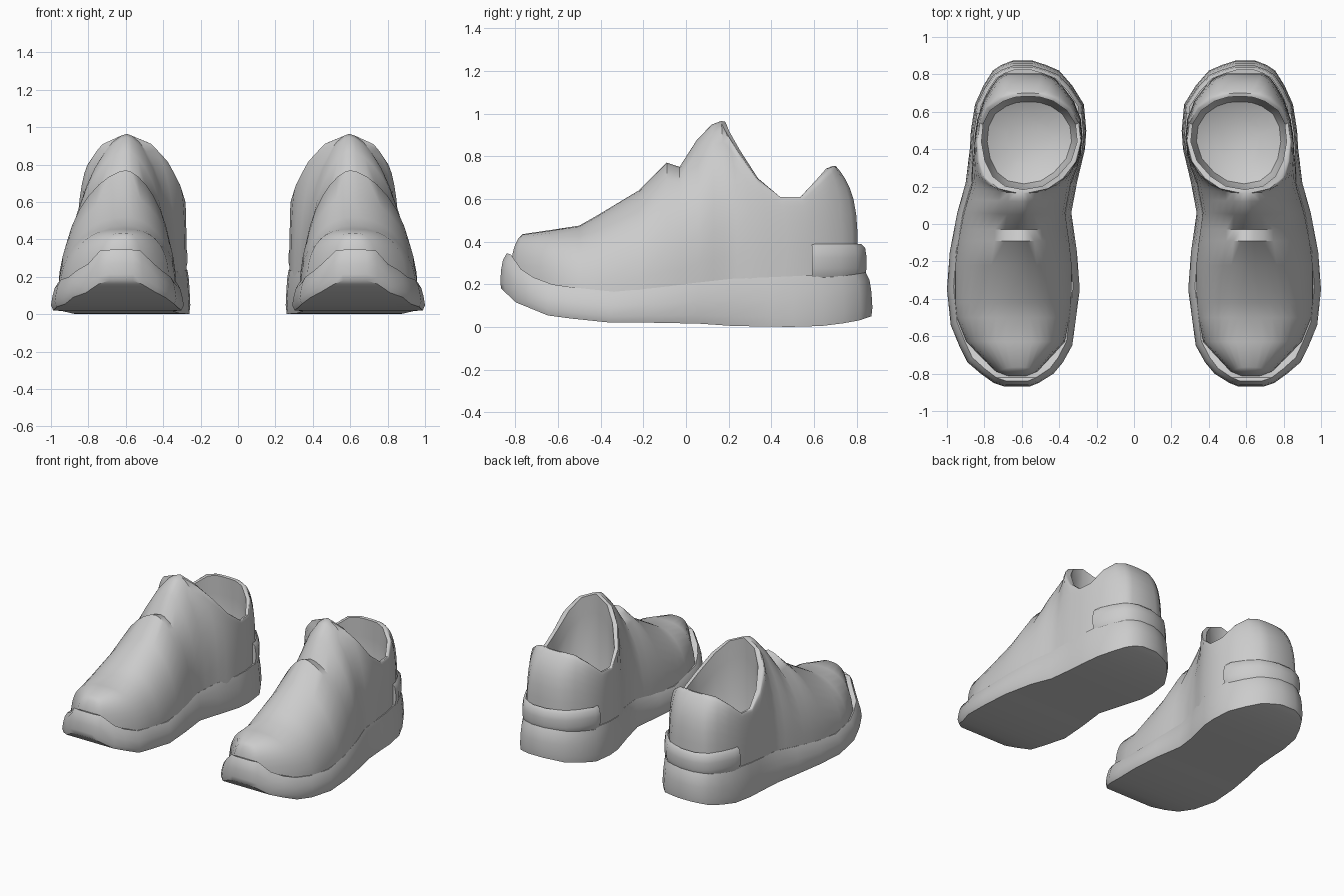
import bpy, bmesh, math
from mathutils import Vector

if "Cube" in bpy.data.objects:
    bpy.data.objects.remove(bpy.data.objects["Cube"])

grey = bpy.data.materials.new("plain grey")
grey.use_nodes = True
grey.diffuse_color = (0.6, 0.6, 0.6, 1)
grey.node_tree.nodes["Principled BSDF"].inputs["Base Color"].default_value = grey.diffuse_color

# Sole plan: y, inner x, outer x
PLAN = [(-.87, .56, .69), (-.85, .51, .75), (-.8, .43, .82), (-.74, .38, .89), (-.65, .33, .935),
        (-.54, .315, .98), (-.35, .29, 1), (-.15, .305, .985), (.06, .335, .945), (.22, .305, .9),
        (.4, .262, .878), (.5, .255, .872), (.64, .268, .85), (.74, .33, .805), (.82, .4, .755),
        (.85, .47, .71), (.873, .54, .65)]
BOTTOM = [(-.87, .18), (-.8, .115), (-.64, .05), (-.35, .02), (0, .02), (.25, .003), (.6, 0),
          (.8, .025), (.87, .05)]
TOP = [(-.87, .345), (-.85, .34), (-.82, .285), (-.76, .24), (-.65, .2), (-.4, .165), (-.28, .165),
       (-.1, .19), (.2, .225), (.5, .237), (.87, .255)]


def lookup(table, y, col=1):
    """Linear interpolation in a table sorted by its first column."""
    for a, b in zip(table, table[1:]):
        if y <= b[0]:
            f = max(0, (y - a[0]) / (b[0] - a[0]))
            return a[col] + (b[col] - a[col]) * f
    return table[-1][col]


def finish(name, bm, angle):
    """Turn a bmesh into a smooth object mirrored into a pair."""
    bmesh.ops.remove_doubles(bm, verts=bm.verts, dist=.0005)
    bmesh.ops.recalc_face_normals(bm, faces=bm.faces)
    mesh = bpy.data.meshes.new(name)
    bm.to_mesh(mesh)
    bm.free()
    mesh.materials.append(grey)
    obj = bpy.data.objects.new(name, mesh)
    bpy.context.collection.objects.link(obj)
    bpy.ops.object.select_all(action='DESELECT')
    obj.select_set(True)
    bpy.context.view_layer.objects.active = obj
    bpy.ops.object.shade_smooth_by_angle(angle=math.radians(angle))
    obj.modifiers.new("pair", 'MIRROR')


def bridge(bm, a, b, closed=True):
    n = len(a)
    for i in range(n if closed else n - 1):
        j = (i + 1) % n
        bm.faces.new((a[i], a[j], b[j], b[i]))


# Sole: stacked outlines with a chamfered base and a wrapped-up toe
bm = bmesh.new()
rings = []
for level, sx, sy in ((0, .965, .995), (.2, 1, 1), (.55, .975, .995), (.82, .945, .985), (1, .9, .965)):
    inner, outer = [], []
    for y, xl, xr in PLAN:
        z0, z1 = lookup(BOTTOM, y), lookup(TOP, y)
        mid, taper = (xl + xr) / 2, (1 - sx) * (.5 if y > .25 else 1)
        for side, x in ((inner, xl), (outer, xr)):
            side.append(bm.verts.new((x + (mid - x) * taper, y * sy, z0 + (z1 - z0) * level)))
    rings.append((inner, outer))
loops = [outer + inner[::-1] for inner, outer in rings]
for a, b in zip(loops, loops[1:]):
    bridge(bm, a, b)
for inner, outer in (rings[0], rings[-1]):
    bridge(bm, inner, outer, closed=False)
finish("soles", bm, 40)

# Upper stations: base y, top y, top inner x, top outer x, top z, squareness
STATIONS = [(-.82, -.785, .61, .61, .415, .65), (-.79, -.765, .61, .61, .435, .65),
            (-.63, -.63, .61, .61, .455, .75), (-.5, -.5, .61, .61, .475, .9),
            (-.42, -.42, .605, .605, .52, 1), (-.22, -.22, .6, .6, .64, 1.15),
            (-.09, -.09, .6, .6, .77, 1.25), (-.03, -.03, .6, .6, .75, 1.2),
            (.06, .05, .595, .595, .875, 1.25), (.13, .12, .595, .595, .948, 1.25),
            (.18, .165, .595, .595, .965, 1.25), (.24, .185, .485, .7, .92, 1.1),
            (.3, .24, .4, .77, .83, .9), (.38, .33, .32, .815, .70, .8),
            (.47, .44, .285, .835, .61, .75), (.56, .54, .295, .825, .61, .75),
            (.66, .62, .345, .785, .69, .75), (.73, .672, .42, .71, .745, .75),
            (.78, .695, .49, .645, .755, .75), (.805, .7, .54, .595, .755, .75)]
APEX, STEPS = 10, 9

# Upper: arches over the foot that open into collar walls
bm = bmesh.new()
inner, outer = [], []
for yb, yt, xl_top, xr_top, zt, e in STATIONS:
    zb = lookup(TOP, max(yb, -.65)) - .06
    for side, col, xt, inset in ((inner, 1, xl_top, .025), (outer, 2, xr_top, -.025)):
        xb = lookup(PLAN, yb * 1.055, col) + inset * (.8 if yb > .25 else 1.2)
        column = []
        for k in range(STEPS + 1):
            t = math.pi / 2 * k / STEPS
            g, h = max(math.cos(t), 0) ** e, math.sin(t) ** min(e, .9)
            column.append(bm.verts.new((xt + (xb - xt) * g, yb + (yt - yb) * h ** 5, zb + (zt - zb) * h)))
        side.append(column)
for side in (inner, outer):
    for a, b in zip(side, side[1:]):
        bridge(bm, a, b, closed=False)
for end in (0, -1):
    bridge(bm, inner[end], outer[end], closed=False)

# Collar rim, lining and insole: ring size, depth below the rim or fixed height
rim = [c[-1] for c in outer[APEX:]] + [c[-1] for c in inner[:APEX:-1]]
centre = Vector((.557, .44, 0))
last = rim
for size, drop, floor in ((.93, .004, 0), (.94, .14, 0), (.95, 0, .42), (.82, 0, .3), (.45, 0, .25)):
    ring = []
    for v in rim:
        p = centre + (v.co - centre) * size
        ring.append(bm.verts.new((p.x, p.y, v.co.z - drop if drop else floor)))
    bridge(bm, last, ring)
    last = ring
bm.faces.new(last)
finish("uppers", bm, 45)

# Heel band: padded strip round the back
bm = bmesh.new()
START = .59
back = [(START, lookup(PLAN, START, 1), lookup(PLAN, START, 2))] + [p for p in PLAN if p[0] > START + .01]
path = [(y, xr, (xl + xr) / 2) for y, xl, xr in back]
path += [(y, xl, (xl + xr) / 2) for y, xl, xr in back[::-1]]
loops = []
for size, z in ((.89, .21), (.945, .235), (.975, .275), (.975, .325), (.95, .37), (.89, .388)):
    loops.append([bm.verts.new((mid + (x - mid) * size, START + (y - START) * (size - .07), z))
                  for y, x, mid in path])
for a, b in zip(loops, loops[1:] + loops[:1]):
    bridge(bm, a, b, closed=False)
for end in (0, -1):
    bm.faces.new([loop[end] for loop in loops])
finish("heel_bands", bm, 40)
